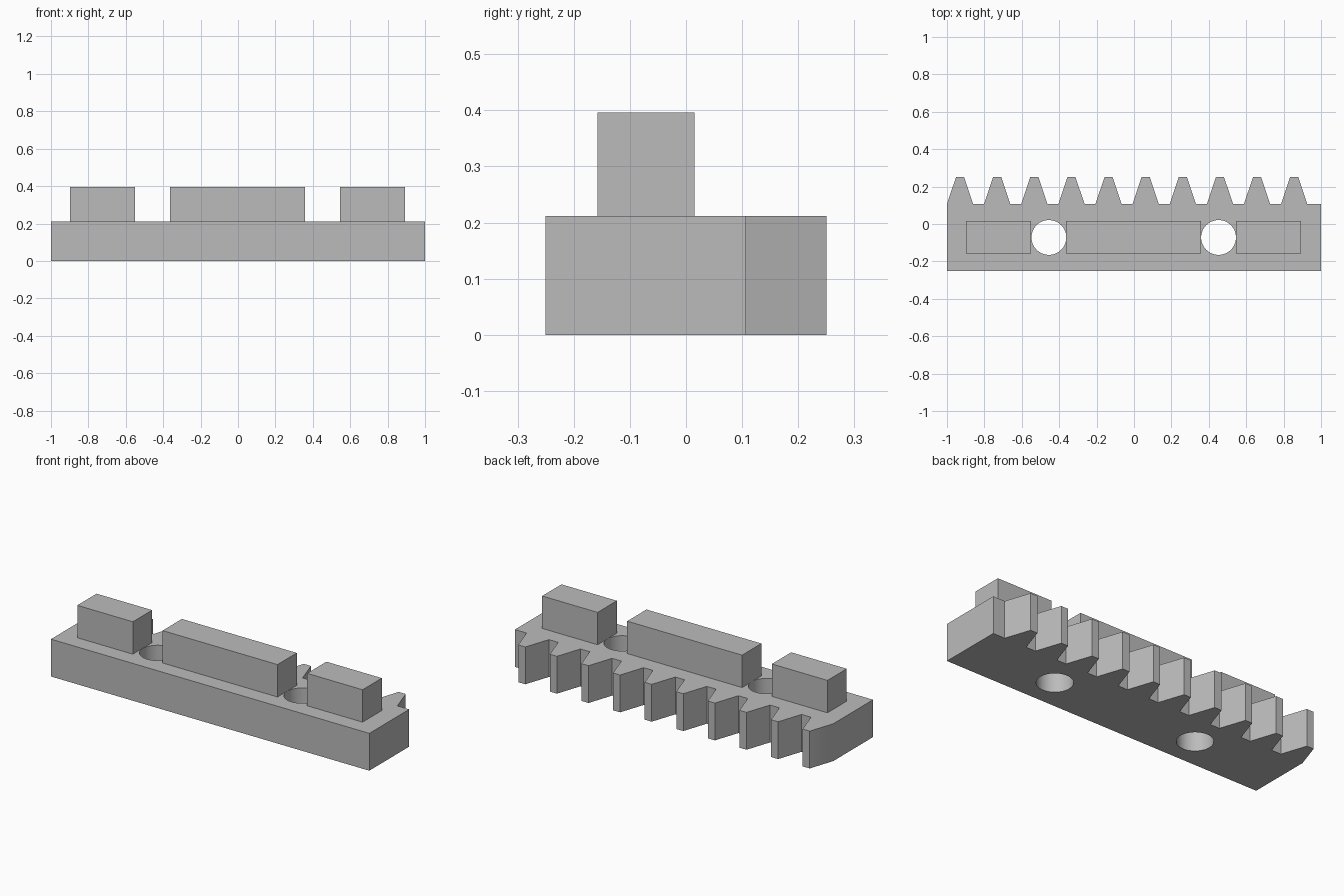
import bpy
import bmesh
import math

if "Cube" in bpy.data.objects:
    bpy.data.objects.remove(bpy.data.objects["Cube"], do_unlink=True)

BASE_TOP, BLOCK_TOP = 0.212, 0.396
FRONT, ROOT, TIP = -0.25, 0.107, 0.25
PITCH, TEETH = 0.1985, 10
HOLE_Y, HOLE_R = -0.072, 0.093

grey = bpy.data.materials.new("plain grey")
grey.use_nodes = True
colour = (0.5, 0.5, 0.5, 1)
grey.diffuse_color = colour
grey.node_tree.nodes["Principled BSDF"].inputs["Base Color"].default_value = colour


def prism(name, outline, z0, z1):
    """Extrude a flat outline from z0 to z1."""
    bm = bmesh.new()
    face = bm.faces.new([bm.verts.new((x, y, z0)) for x, y in outline])
    side = bmesh.ops.extrude_face_region(bm, geom=[face])["geom"]
    top = [v for v in side if isinstance(v, bmesh.types.BMVert)]
    bmesh.ops.translate(bm, verts=top, vec=(0, 0, z1 - z0))
    bmesh.ops.recalc_face_normals(bm, faces=bm.faces)
    mesh = bpy.data.meshes.new(name)
    bm.to_mesh(mesh)
    bm.free()
    mesh.materials.append(grey)
    obj = bpy.data.objects.new(name, mesh)
    bpy.context.collection.objects.link(obj)
    return obj


def activate(obj):
    bpy.ops.object.select_all(action="DESELECT")
    obj.select_set(True)
    bpy.context.view_layer.objects.active = obj


# Toothed bar: the first tooth starts at the end, the last leaves a flat
outline = [(-1, FRONT), (1, FRONT), (1, ROOT)]
for i in reversed(range(TEETH)):
    x = -0.93 + i * PITCH
    outline += [(x + 0.07, ROOT), (x + 0.022, TIP), (x - 0.022, TIP), (x - 0.07, ROOT)]
rack = prism("toothed_bar", outline, 0, BASE_TOP)

# Two round through holes
for x in (-0.455, 0.452):
    circle = [(x + HOLE_R * math.cos(a), HOLE_Y + HOLE_R * math.sin(a))
              for a in (math.tau * i / 64 for i in range(64))]
    cutter = prism("hole_cutter", circle, -0.1, BASE_TOP + 0.1)
    cutter.hide_render = True
    cut = rack.modifiers.new("hole", "BOOLEAN")
    cut.operation = "DIFFERENCE"
    cut.solver = "EXACT"
    cut.object = cutter
    activate(rack)
    bpy.ops.object.modifier_apply(modifier=cut.name)
    bpy.data.objects.remove(cutter, do_unlink=True)

activate(rack)
bpy.ops.object.shade_smooth_by_angle(angle=math.radians(30))

# Raised rail blocks on either side of the holes
for name, x0, x1 in (("right_block", -0.899, -0.55),
                     ("middle_block", -0.363, 0.359),
                     ("left_block", 0.545, 0.893)):
    y0, y1 = -0.158, 0.015
    prism(name, [(x0, y0), (x1, y0), (x1, y1), (x0, y1)], BASE_TOP, BLOCK_TOP)
